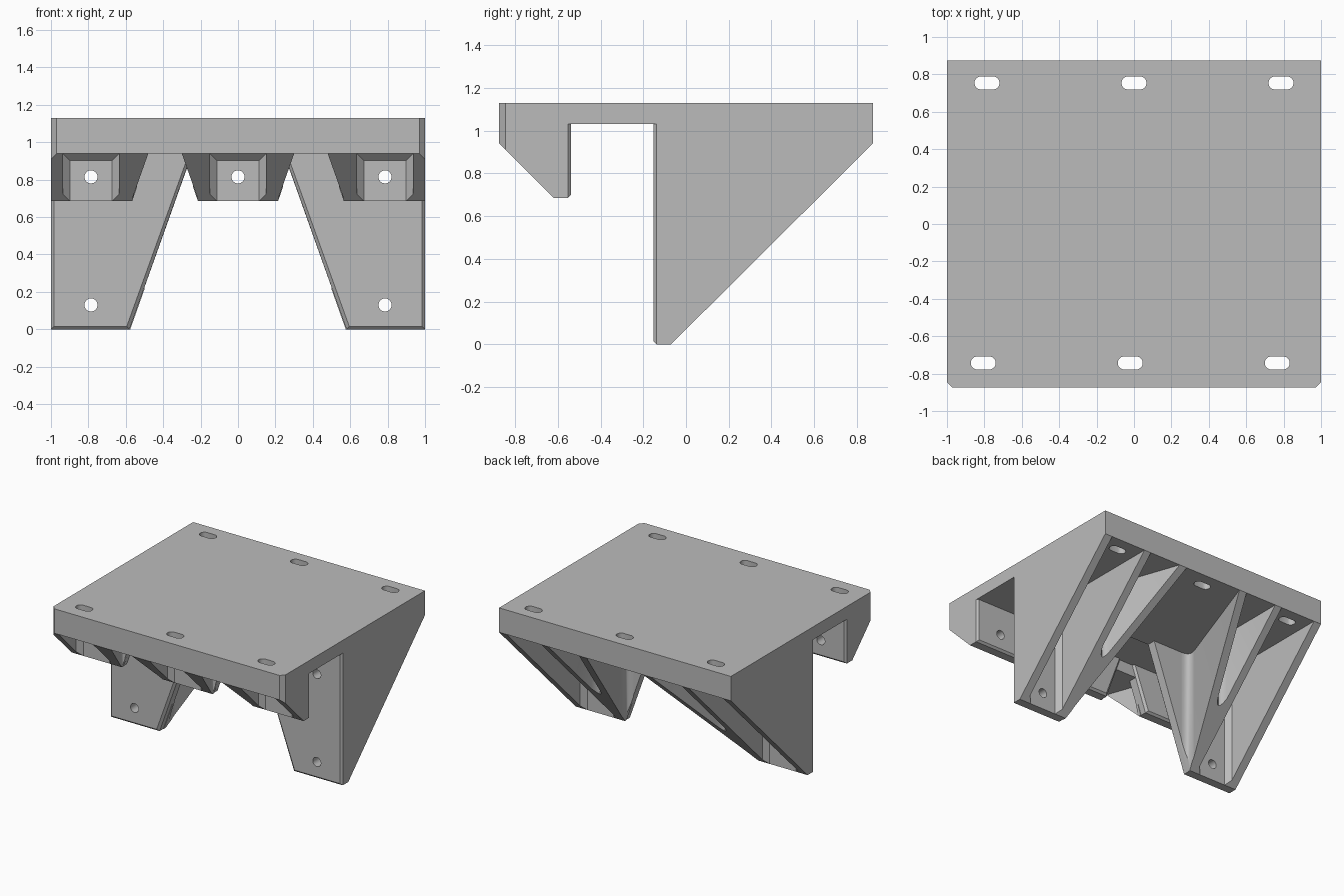
import bpy, bmesh, math

cube = bpy.data.objects.get("Cube")
if cube:
    bpy.data.objects.remove(cube)

grey = bpy.data.materials.new("plain_grey")
grey.use_nodes = True
grey.diffuse_color = (0.5, 0.5, 0.5, 1)
grey.node_tree.nodes["Principled BSDF"].inputs["Base Color"].default_value = (0.5, 0.5, 0.5, 1)

TOP, RIM, HALF_Y, TAPER = 1.13, 0.94, 0.875, 0.355
parts = []


def loft(name, rings, axis, side=1):
    """Solid through matching 2D rings placed along an axis."""
    bm = bmesh.new()
    loops = []
    for pos, pts in rings:
        loop = []
        for a, b in pts:
            x, y, z = {"x": (pos, a, b), "y": (a, pos, b), "z": (a, b, pos)}[axis]
            loop.append(bm.verts.new((x * side, y, z)))
        loops.append(loop)
    for low, high in zip(loops, loops[1:]):
        for i in range(len(low)):
            j = (i + 1) % len(low)
            bm.faces.new((low[i], low[j], high[j], high[i]))
    bm.faces.new(loops[0])
    bm.faces.new(loops[-1])
    bmesh.ops.recalc_face_normals(bm, faces=bm.faces)
    mesh = bpy.data.meshes.new(name)
    bm.to_mesh(mesh)
    bm.free()
    mesh.materials.append(grey)
    obj = bpy.data.objects.new(name, mesh)
    bpy.context.collection.objects.link(obj)
    return obj


def prism(name, pts, axis, start, end, side=1):
    return loft(name, [(start, pts), (end, pts)], axis, side)


def combine(obj, tool, operation="DIFFERENCE"):
    """Boolean with a temporary tool, baked into the mesh."""
    mod = obj.modifiers.new("cut", "BOOLEAN")
    mod.operation, mod.solver, mod.object = operation, "EXACT", tool
    graph = bpy.context.evaluated_depsgraph_get()
    mesh = bpy.data.meshes.new_from_object(obj.evaluated_get(graph))
    obj.modifiers.clear()
    obj.data = mesh
    bpy.data.objects.remove(tool)


def rounded(a, corner, b, steps=8):
    """Curved corner between two points."""
    out = []
    for i in range(steps + 1):
        t = i / steps
        out.append(tuple((1 - t) ** 2 * a[n] + 2 * t * (1 - t) * corner[n] + t * t * b[n]
                         for n in (0, 1)))
    return out


def slot_shape(cx, cy, radius, stretch=0.0, steps=24):
    pts = []
    for i in range(steps):
        a = 2 * math.pi * (i + 0.5) / steps
        pts.append((cx + radius * math.cos(a) + math.copysign(stretch, math.cos(a)),
                    cy + radius * math.sin(a)))
    return pts


def drill_slots(obj):
    for y, shift in ((0.754, 0), (-0.743, -0.02)):
        for x in (-0.786, 0, 0.786):
            combine(obj, prism("slot", slot_shape(x + shift, y, 0.035, 0.032), "z", 0.86, 1.3))


def bracket(name, side, d, z0, face_y, wall_y, outer, inner, outer_taper, bolt_x, bolts, fillet):
    """Tapered face plate with bolt pocket and sloping ribs behind it."""
    end_y = d * HALF_Y
    reach = abs(end_y - wall_y)
    start_y = wall_y - 0.02 * d

    def outline(top, inset):
        rise = top - z0
        return [(outer - inset, z0 + inset), (inner + inset, z0 + inset),
                (inner + inset - TAPER * rise, top),
                (outer - inset + outer_taper * rise, top)]

    def edge(x, way, taper):
        if not taper:
            if d > 0:
                return [(x, start_y), (x, end_y)]
            return [(x, start_y), (x, end_y + 0.03), (x - 0.03, end_y)]
        curve = rounded((x + way * fillet, wall_y), (x, wall_y),
                        (x + way * taper * fillet, wall_y + d * fillet))
        return [(x + way * fillet, start_y)] + curve + [(x + way * taper * reach, end_y)]

    # face plate with chamfered border
    plate = loft(name + "_face", [(wall_y, outline(1.04, 0)),
                                  (face_y + 0.015 * d, outline(1.04, 0)),
                                  (face_y, outline(1.04, 0.015))], "y", side)
    # rib block, trimmed by the slope and by the plate outline
    plan = edge(outer, 1, outer_taper) + edge(inner, -1, TAPER)[::-1]
    body = prism(name + "_ribs", plan, "z", z0 - 0.1, TOP, side)
    slope = [(wall_y - 0.05 * d, z0), (wall_y, z0), (end_y + 0.02 * d, RIM + 0.02),
             (wall_y - 0.05 * d, RIM + 0.02)]
    combine(body, prism("slope", slope, "x", -2, 2), "INTERSECT")
    combine(body, prism("trim", outline(1.04, -0.003), "y", -2, 2, side), "INTERSECT")

    # bolt pocket with chamfered back corners
    def opening(half, top):
        return [(bolt_x - half, z0 - 0.2), (bolt_x + half, z0 - 0.2),
                (bolt_x + half, top), (bolt_x - half, top)]
    combine(body, loft("pocket", [(wall_y, opening(0.113, RIM - 0.037)),
                                  (wall_y + 0.037 * d, opening(0.15, RIM)),
                                  (end_y + 0.1 * d, opening(0.15, RIM))], "y", side))
    # lightening pocket between straight and slanted ribs
    if d > 0:
        def rib_x(y):
            return inner - TAPER * (y - wall_y) + 0.065
        plan = rounded((0.577, 0.34), (0.54, 0.24), (rib_x(0.34), 0.34)) + [(rib_x(1), 1), (0.577, 1)]
        combine(body, prism("gap", plan, "z", -0.2, RIM, side))
    drill_slots(body)
    for z in bolts:
        for obj in (plate, body):
            combine(obj, prism("bolt", slot_shape(bolt_x, z, 0.035), "y",
                               wall_y - 0.3, wall_y + 0.3, side))
    parts.extend((plate, body))


# top plate with cut front corners, rail channel and slots
c = 0.03
deck = prism("top_plate", [(-1, HALF_Y), (-1, c - HALF_Y), (c - 1, -HALF_Y), (1 - c, -HALF_Y),
                           (1, c - HALF_Y), (1, HALF_Y)], "z", RIM, TOP)
combine(deck, prism("channel", [(-0.553, 0.5), (-0.137, 0.5), (-0.137, 1.03), (-0.553, 1.03)],
                    "x", -2, 2))
drill_slots(deck)
parts.append(deck)

# rear legs and front hooks
for side, label in ((1, "left"), (-1, "right")):
    bracket(label + "_leg", side, 1, 0, -0.152, -0.07, 1, 0.58, 0, 0.786, (0.13, 0.815), 0.08)
    bracket(label + "_hook", side, -1, 0.685, -0.538, -0.62, 1, 0.57, 0, 0.786, (0.815,), 0.03)
bracket("middle_hook", 1, -1, 0.685, -0.538, -0.62, 0.21, -0.21, TAPER, 0, (0.815,), 0.03)

bpy.ops.object.select_all(action="DESELECT")
for obj in parts:
    obj.select_set(True)
bpy.context.view_layer.objects.active = deck
bpy.ops.object.shade_smooth_by_angle(angle=math.radians(30))
